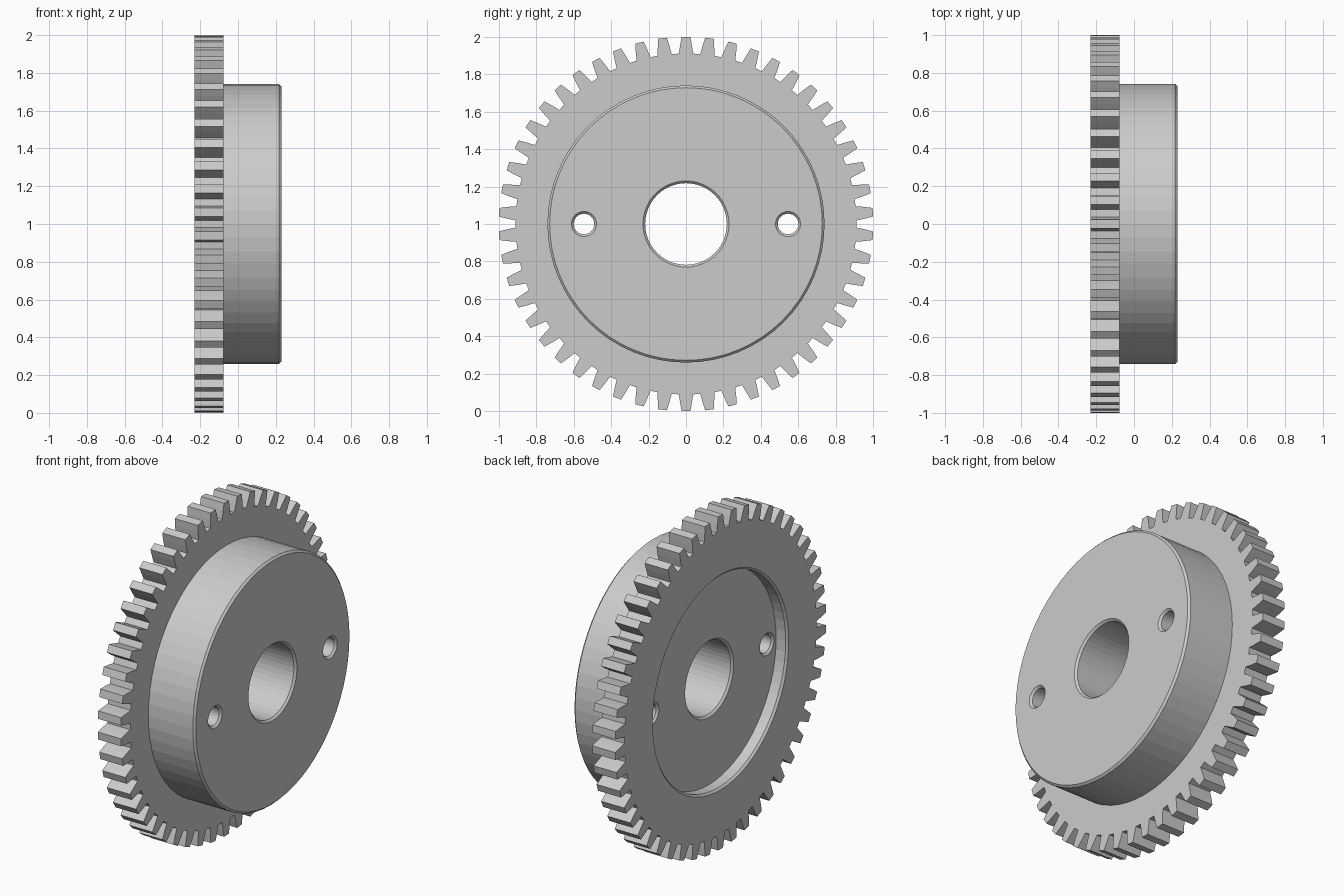
import bpy
from math import cos, sin, pi

cube = bpy.data.objects.get("Cube")
if cube:
    bpy.data.objects.remove(cube, do_unlink=True)

TEETH = 50
BACK, STEP, FRONT = -0.23, -0.077, 0.23   # stations along the axle
FLOOR = BACK + 0.075                      # bottom of the rear recess
BEVEL = 0.012

steel = bpy.data.materials.new("light grey metal")
steel.use_nodes = True
grey = (0.6, 0.6, 0.6, 1)
steel.diffuse_color = grey
steel.node_tree.nodes["Principled BSDF"].inputs["Base Color"].default_value = grey


def loft(name, rings, y=0):
    """Solid along x from (x, [(y, z), ...]) rings, capped at both ends."""
    n = len(rings[0][1])
    verts = [(x, y + a, 1 + b) for x, ring in rings for a, b in ring]
    faces = [tuple(reversed(range(n))), tuple(range(len(verts) - n, len(verts)))]
    for k in range(len(rings) - 1):
        for i in range(n):
            j = (i + 1) % n
            faces.append((k * n + i, k * n + j, k * n + n + j, k * n + n + i))
    mesh = bpy.data.meshes.new(name)
    mesh.from_pydata(verts, [], faces)
    mesh.materials.append(steel)
    obj = bpy.data.objects.new(name, mesh)
    bpy.context.collection.objects.link(obj)
    return obj


def lathe(name, profile, segments, y=0):
    """Turned solid from (x, radius) pairs."""
    def circle(r):
        return [(r * cos(2 * pi * i / segments), r * sin(2 * pi * i / segments))
                for i in range(segments)]
    return loft(name, [(x, circle(r)) for x, r in profile], y)


def combine(target, other, operation):
    """Apply a boolean and discard the helper."""
    mod = target.modifiers.new(operation, "BOOLEAN")
    mod.operation, mod.object, mod.solver = operation, other, "EXACT"
    bpy.context.view_layer.objects.active = target
    bpy.ops.object.modifier_apply(modifier=mod.name)
    bpy.data.objects.remove(other, do_unlink=True)


def hole(radius, segments, y=0):
    """Through hole chamfered at the hub face and the recess floor."""
    wide = radius + BEVEL
    return lathe("hole_cutter", [(BACK - 0.1, wide), (FLOOR, wide), (FLOOR + BEVEL, radius),
                                 (FRONT - BEVEL, radius), (FRONT, wide),
                                 (FRONT + 0.1, wide)], segments, y)


# Toothed rim: one tapered tooth repeated round the circle
tooth = [(0.91, -0.038), (0.958, -0.031), (1.0, -0.023),
         (1.0, 0.023), (0.958, 0.031), (0.91, 0.038)]
outline = []
for t in range(TEETH):
    a = pi / 2 + 2 * pi * t / TEETH
    outline += [(r * cos(a) - w * sin(a), r * sin(a) + w * cos(a)) for r, w in tooth]
gear = loft("gear_wheel", [(BACK, outline), (STEP, outline)])

# Raised hub with a chamfered front edge
hub = lathe("hub", [(BACK + 0.05, 0.74), (FRONT - BEVEL, 0.74), (FRONT, 0.728)], 64)
combine(gear, hub, "UNION")

# Rear recess with a chamfered lip
recess = lathe("recess_cutter", [(BACK - 0.1, 0.645), (BACK, 0.645),
                                 (BACK + BEVEL, 0.633), (FLOOR, 0.633)], 64)
combine(gear, recess, "DIFFERENCE")

# Centre bore and the two pin holes
combine(gear, hole(0.218, 48), "DIFFERENCE")
for side in (-1, 1):
    combine(gear, hole(0.055, 32, side * 0.545), "DIFFERENCE")
